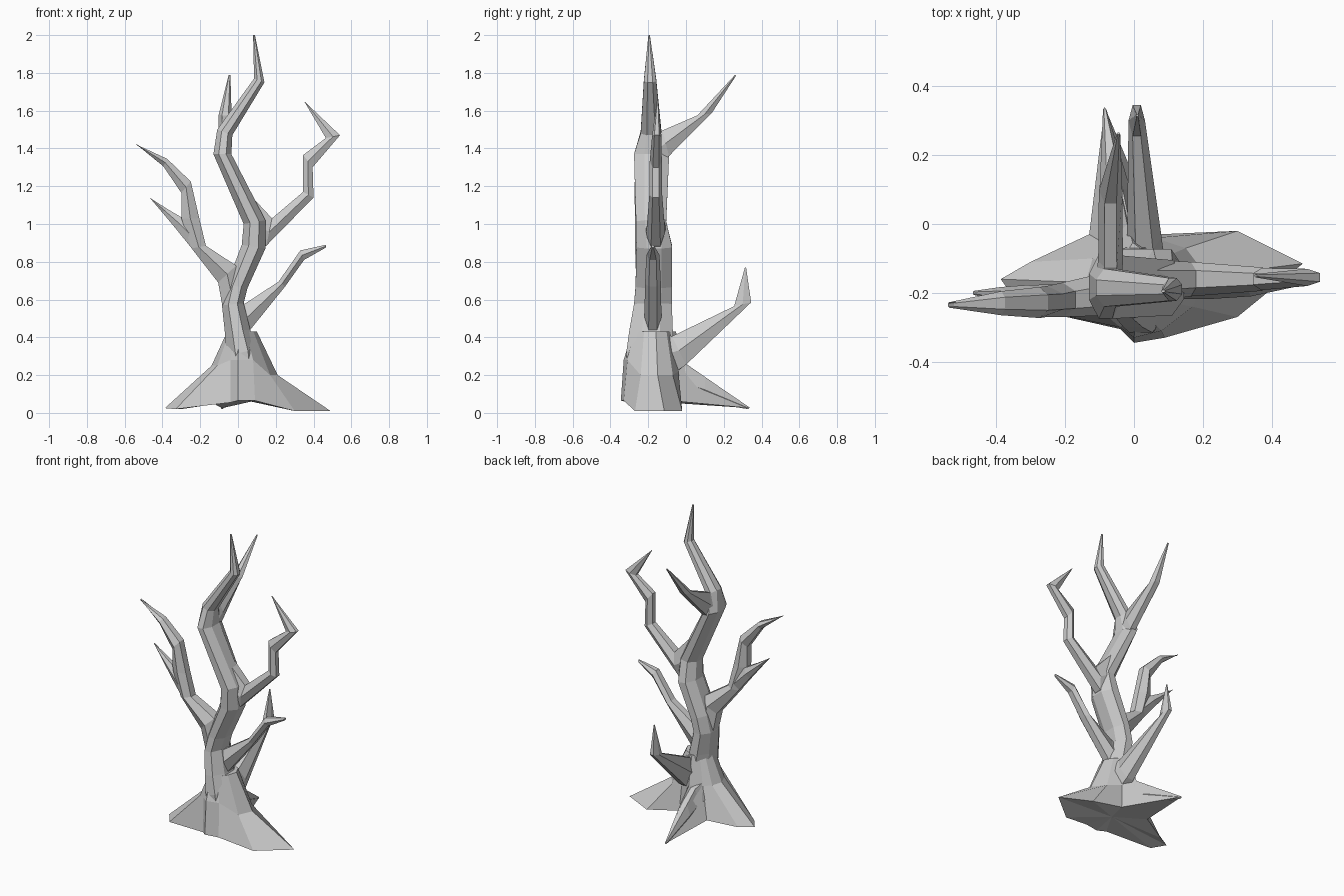
import bpy, bmesh, math
from mathutils import Vector


def finish(name, bm):
    bmesh.ops.recalc_face_normals(bm, faces=bm.faces)
    me = bpy.data.meshes.new(name)
    bm.to_mesh(me)
    bm.free()
    ob = bpy.data.objects.new(name, me)
    bpy.context.collection.objects.link(ob)
    return ob


def bridge(bm, a, b):
    n = len(a)
    for i in range(n):
        bm.faces.new((a[i], a[(i + 1) % n], b[(i + 1) % n], b[i]))


def limb(name, rings, plane='x', sides=6):
    """Loft through rings (u1, z1, u2, z2, depth centre, half depth):
    two silhouette points in the bending plane plus the extent across it."""
    bm = bmesh.new()
    half = math.pi / sides
    ks = [math.tau * i / sides + (half if sides == 8 else 0) for i in range(sides)]
    mc, ms = max(math.cos(k) for k in ks), max(math.sin(k) for k in ks)
    prev = None
    for u1, z1, u2, z2, c, d in rings:
        ring = []
        for k in ks:
            f = math.sin(k) / ms / 2
            u = (u1 + u2) / 2 + (u2 - u1) * f
            z = (z1 + z2) / 2 + (z2 - z1) * f
            s = c + d * math.cos(k) / mc
            ring.append(bm.verts.new((u, s, z) if plane == 'x' else (s, u, z)))
        if prev:
            bridge(bm, prev, ring)
        else:
            bm.faces.new(ring)
        prev = ring
    bm.faces.new(prev)
    return finish(name, bm)


# Flared root base: ground outline and matching shoulder ring
outline = [(.49, -.115, .01), (.30, -.02, .01), (.07, -.03, .06), (-.085, .34, .025),
           (-.13, -.03, .05), (-.30, -.11, .02), (-.387, -.16, .025), (-.33, -.24, .02),
           (-.04, -.305, .055), (0, -.345, .065), (.09, -.33, .065), (.30, -.27, .01)]
shoulder = [(.21, -.15, .2), (.15, -.07, .2), (.06, -.04, .22), (-.02, 0, .26),
            (-.08, -.06, .25), (-.12, -.1, .25), (-.14, -.17, .25), (-.11, -.24, .25),
            (-.04, -.3, .28), (0, -.33, .28), (.08, -.31, .28), (.17, -.24, .2)]
bm = bmesh.new()
low = [bm.verts.new(p) for p in outline]
mid = [bm.verts.new(p) for p in shoulder]
mc = Vector((.01, -.18, 0))
top = [bm.verts.new((mc.x + (x - mc.x) * .45, mc.y + (y - mc.y) * .7, .43)) for x, y, z in shoulder]
bridge(bm, low, mid)
bridge(bm, mid, top)
bm.faces.new(top)
under = bm.verts.new((.03, -.17, .07))
for i in range(len(low)):
    bm.faces.new((low[i], under, low[(i + 1) % len(low)]))
finish("root_base", bm)

# Winding trunk
limb("trunk", [(-.07, .2, .12, .2, -.19, .12),
               (-.06, .30, .10, .34, -.19, .125),
               (-.07, .43, .065, .44, -.185, .115),
               (-.085, .57, .03, .58, -.175, .1),
               (-.06, .68, .05, .66, -.17, .097),
               (.02, .89, .145, .87, -.168, .095),
               (.03, 1.0, .145, 1.02, -.185, .08),
               (-.13, 1.37, -.035, 1.37, -.182, .093),
               (-.11, 1.5, -.03, 1.47, -.185, .055),
               (.085, 1.77, .14, 1.75, -.19, .033),
               (.08, 2.0, .09, 2.0, -.195, .004)], sides=8)

# Left branch and its twig
limb("left_branch", [(-.08, .55, .03, .62, -.19, .06),
                     (-.105, .69, -.01, .78, -.2, .065),
                     (-.245, .87, -.17, .885, -.22, .05),
                     (-.3, 1.03, -.205, 1.03, -.225, .045),
                     (-.3, 1.165, -.25, 1.225, -.228, .045),
                     (-.395, 1.305, -.375, 1.345, -.23, .035),
                     (-.54, 1.425, -.533, 1.415, -.235, .008)])
limb("left_twig", [(-.22, .84, -.19, .95, -.22, .045),
                   (-.325, .97, -.29, 1.03, -.212, .035),
                   (-.40, 1.06, -.375, 1.08, -.205, .022),
                   (-.468, 1.14, -.462, 1.135, -.2, .006)])

# Upper right branch
limb("upper_right_branch", [(.04, 1.18, .09, .85, -.165, .06),
                            (.18, 1.03, .15, .885, -.16, .05),
                            (.345, 1.17, .40, 1.14, -.16, .034),
                            (.345, 1.365, .395, 1.30, -.16, .032),
                            (.465, 1.455, .54, 1.47, -.155, .025),
                            (.35, 1.65, .356, 1.645, -.15, .005)])

# Lower right branch
limb("lower_right_branch", [(-.01, .56, .03, .42, -.175, .05),
                            (.04, .58, .065, .44, -.175, .045),
                            (.215, .695, .25, .67, -.175, .042),
                            (.33, .86, .35, .81, -.175, .035),
                            (.465, .89, .465, .875, -.175, .008)])

# Back branches bend in the y-z plane
limb("upper_back_branch", [(-.18, 1.46, -.14, 1.32, -.075, .04),
                           (-.125, 1.495, -.09, 1.36, -.068, .036),
                           (.06, 1.575, .135, 1.585, -.068, .034),
                           (.26, 1.79, .265, 1.785, -.045, .005)], 'y')
limb("lower_back_branch", [(-.15, .42, -.08, .2, .03, .06),
                           (-.075, .405, .0, .255, .03, .05),
                           (.255, .565, .345, .585, .008, .024),
                           (.312, .77, .318, .77, .01, .004)], 'y')

# Ridge running down the back root
limb("back_root", [(-.12, .28, -.07, .07, -.04, .07),
                   (.0, .25, .0, .065, -.04, .055),
                   (.1, .19, .1, .055, -.055, .045),
                   (.335, .03, .33, .02, -.085, .005)], 'y')
